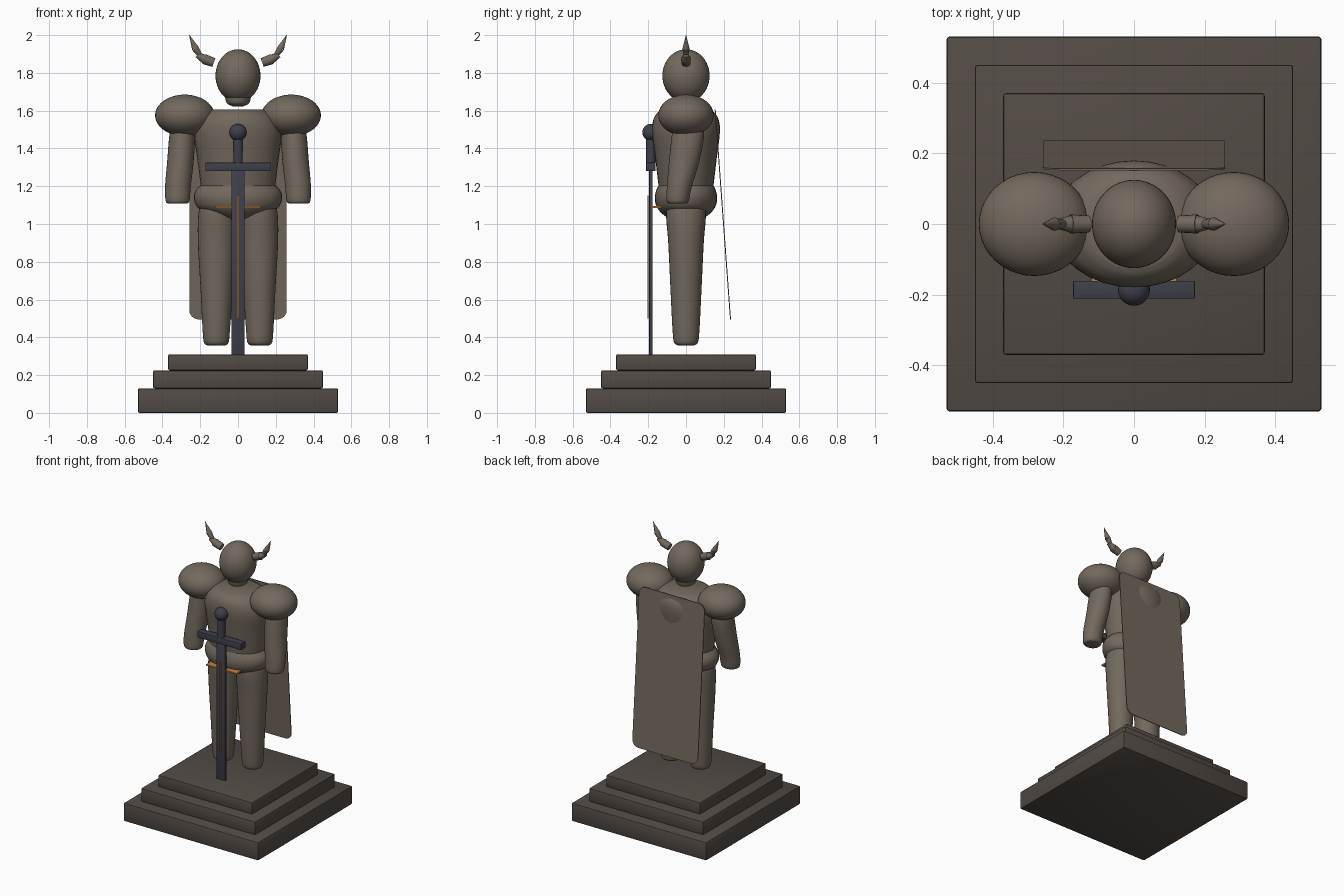
import bpy, bmesh, math
from mathutils import Vector

if "Cube" in bpy.data.objects:
    bpy.data.objects.remove(bpy.data.objects["Cube"])


def material(name, rgb):
    m = bpy.data.materials.new(name)
    m.diffuse_color = (*rgb, 1)
    m.use_nodes = True
    m.node_tree.nodes["Principled BSDF"].inputs["Base Color"].default_value = m.diffuse_color
    return m


STONE = material("stone", (0.17, 0.14, 0.11))
PLINTH = material("plinth_stone", (0.085, 0.07, 0.06))
STEEL = material("dark_steel", (0.05, 0.05, 0.07))
GLOW = material("amber", (0.55, 0.22, 0.05))


def finish(bm, name, mat, smooth=True):
    bmesh.ops.recalc_face_normals(bm, faces=bm.faces)
    me = bpy.data.meshes.new(name)
    bm.to_mesh(me)
    bm.free()
    ob = bpy.data.objects.new(name, me)
    bpy.context.collection.objects.link(ob)
    me.materials.append(mat)
    if smooth:
        bpy.context.view_layer.objects.active = ob
        ob.select_set(True)
        bpy.ops.object.shade_smooth_by_angle(angle=math.radians(40))
        ob.select_set(False)
    return ob


def box(name, lo, hi, mat, bevel=0.0):
    lo, hi = Vector(lo), Vector(hi)
    bm = bmesh.new()
    bmesh.ops.create_cube(bm, size=1)
    for v in bm.verts:
        v.co = (lo + hi) / 2 + v.co * (hi - lo)
    if bevel:
        bmesh.ops.bevel(bm, geom=bm.edges[:], offset=bevel, segments=2,
                        profile=0.5, affect='EDGES')
    return finish(bm, name, mat)


def ellipsoid(name, c, r, mat):
    bm = bmesh.new()
    bmesh.ops.create_uvsphere(bm, u_segments=40, v_segments=24, radius=1)
    for v in bm.verts:
        v.co = Vector(c) + v.co * Vector(r)
    return finish(bm, name, mat)


def smooth_rows(rows, n=5):
    # Catmull-Rom interpolation of cross-section parameters
    out = []
    for i in range(len(rows) - 1):
        p = [Vector(rows[min(max(i + k, 0), len(rows) - 1)]) for k in (-1, 0, 1, 2)]
        for s in range(n):
            t = s / n
            out.append(0.5 * (2 * p[1] + (p[2] - p[0]) * t
                              + (2 * p[0] - 5 * p[1] + 4 * p[2] - p[3]) * t * t
                              + (3 * p[1] - p[0] - 3 * p[2] + p[3]) * t ** 3))
    return out + [Vector(rows[-1])]


def loft(name, rows, mat, seg=32):
    # rows: (centre x, centre y, z, radius x, radius y)
    bm = bmesh.new()
    rings = []
    for cx, cy, z, rx, ry in smooth_rows(rows):
        rings.append([bm.verts.new((cx + rx * math.cos(a), cy + ry * math.sin(a), z))
                      for a in (2 * math.pi * k / seg for k in range(seg))])
    for a, b in zip(rings, rings[1:]):
        for k in range(seg):
            j = (k + 1) % seg
            bm.faces.new((a[k], a[j], b[j], b[k]))
    bm.faces.new(rings[0])
    bm.faces.new(rings[-1])
    return finish(bm, name, mat)


def rod(name, a, b, r1, r2, mat, seg=16):
    a, b = Vector(a), Vector(b)
    bm = bmesh.new()
    bmesh.ops.create_cone(bm, cap_ends=True, segments=seg, radius1=r1, radius2=r2,
                          depth=(b - a).length)
    q = Vector((0, 0, 1)).rotation_difference(b - a)
    for v in bm.verts:
        v.co = q @ v.co + (a + b) / 2
    return finish(bm, name, mat)


# Stepped plinth
for i, (h, z0, z1) in enumerate(((0.53, 0, 0.13), (0.45, 0.13, 0.225), (0.37, 0.225, 0.31))):
    box(f"plinth_step_{i + 1}", (-h, -h, z0), (h, h, z1), PLINTH, 0.008)

# Torso, hips, head and chin
loft("torso", [(0, 0, 1.10, .185, .13), (0, 0, 1.2, .197, .145), (0, 0, 1.35, .216, .163),
               (0, 0, 1.48, .232, .179), (0, 0, 1.55, .212, .174),
               (0, 0, 1.59, .17, .15), (0, 0, 1.606, .14, .125)], STONE)
loft("hips", [(0, 0, 1.02, .06, .06), (0, 0, 1.045, .135, .115), (0, 0, 1.085, .21, .152),
              (0, 0, 1.13, .233, .165), (0, 0, 1.17, .228, .16),
              (0, 0, 1.205, .2, .145)], STONE)
ellipsoid("head", (0, 0, 1.785), (0.119, 0.125, 0.14), STONE)
loft("chin", [(0, 0, 1.622, .025, .03), (0, 0, 1.638, .058, .065),
              (0, 0, 1.67, .068, .075)], STONE)

# Limbs, shoulder guards and horns on both sides
for side, s in (("left", 1), ("right", -1)):
    ellipsoid(f"shoulder_guard_{side}", (s * .282, 0, 1.575), (.157, .147, .11), STONE)
    loft(f"arm_{side}", [(s * .32, -.045, 1.108, .045, .04), (s * .32, -.044, 1.122, .063, .058),
                         (s * .318, -.035, 1.2, .068, .066), (s * .305, -.01, 1.33, .07, .08),
                         (s * .295, .01, 1.47, .068, .085),
                         (s * .285, .01, 1.56, .055, .07)], STONE)
    loft(f"leg_{side}", [(s * .115, 0, .358, .048, .045), (s * .115, 0, .375, .066, .064),
                         (s * .115, 0, .45, .073, .072), (s * .113, 0, .65, .085, .082),
                         (s * .112, 0, .9, .1, .094), (s * .11, 0, 1.05, .1, .105),
                         (s * .11, 0, 1.14, .08, .09)], STONE)
    rod(f"horn_base_{side}", (s * .128, 0, 1.855), (s * .18, 0, 1.873), .024, .027, STONE)
    rod(f"horn_middle_{side}", (s * .175, 0, 1.872), (s * .217, 0, 1.895), .025, .014, STONE)
    rod(f"horn_root_{side}", (s * .2, 0, 1.893), (s * .225, 0, 1.928), .012, .019, STONE)
    rod(f"horn_tip_{side}", (s * .225, 0, 1.928), (s * .258, 0, 2.0), .019, .001, STONE)

# Cape: thin slanted sheet with rounded corners
bm = bmesh.new()
outline = []
W, LO, HI, R = .258, .495, 1.605, .05
for cx, cz, a0 in ((W - R, HI - R, 0), (R - W, HI - R, 90), (R - W, LO + R, 180), (W - R, LO + R, 270)):
    for k in range(7):
        a = math.radians(a0 + 15 * k)
        x, z = cx + R * math.cos(a), cz + R * math.sin(a)
        outline.append(bm.verts.new((x, .152 + (HI - z) * .073, z)))
sheet = bm.faces.new(outline)
ext = bmesh.ops.extrude_face_region(bm, geom=[sheet])["geom"]
bmesh.ops.translate(bm, vec=(0, .005, 0), verts=[g for g in ext if isinstance(g, bmesh.types.BMVert)])
if not any(f for f in bm.faces if f == sheet):
    bm.faces.new(outline)
finish(bm, "cape", STONE)

# Sword standing point down
Y = -.186
box("blade", (-.035, Y - .009, .30), (.035, Y + .009, 1.29), STEEL, .003)
box("crossguard", (-.172, Y - .025, 1.28), (.172, Y + .025, 1.325), STEEL, .003)
rod("grip", (0, Y, 1.32), (0, Y, 1.46), .025, .025, STEEL, 24)
ellipsoid("pommel", (0, Y, 1.485), (.045, .045, .045), STEEL)

# Amber inlays on blade and belt
box("blade_inlay", (-.004, -.203, .5), (.004, -.199, 1.15), GLOW)
box("belt_inlay", (-.12, -.188, 1.085), (.12, -.13, 1.094), GLOW)
